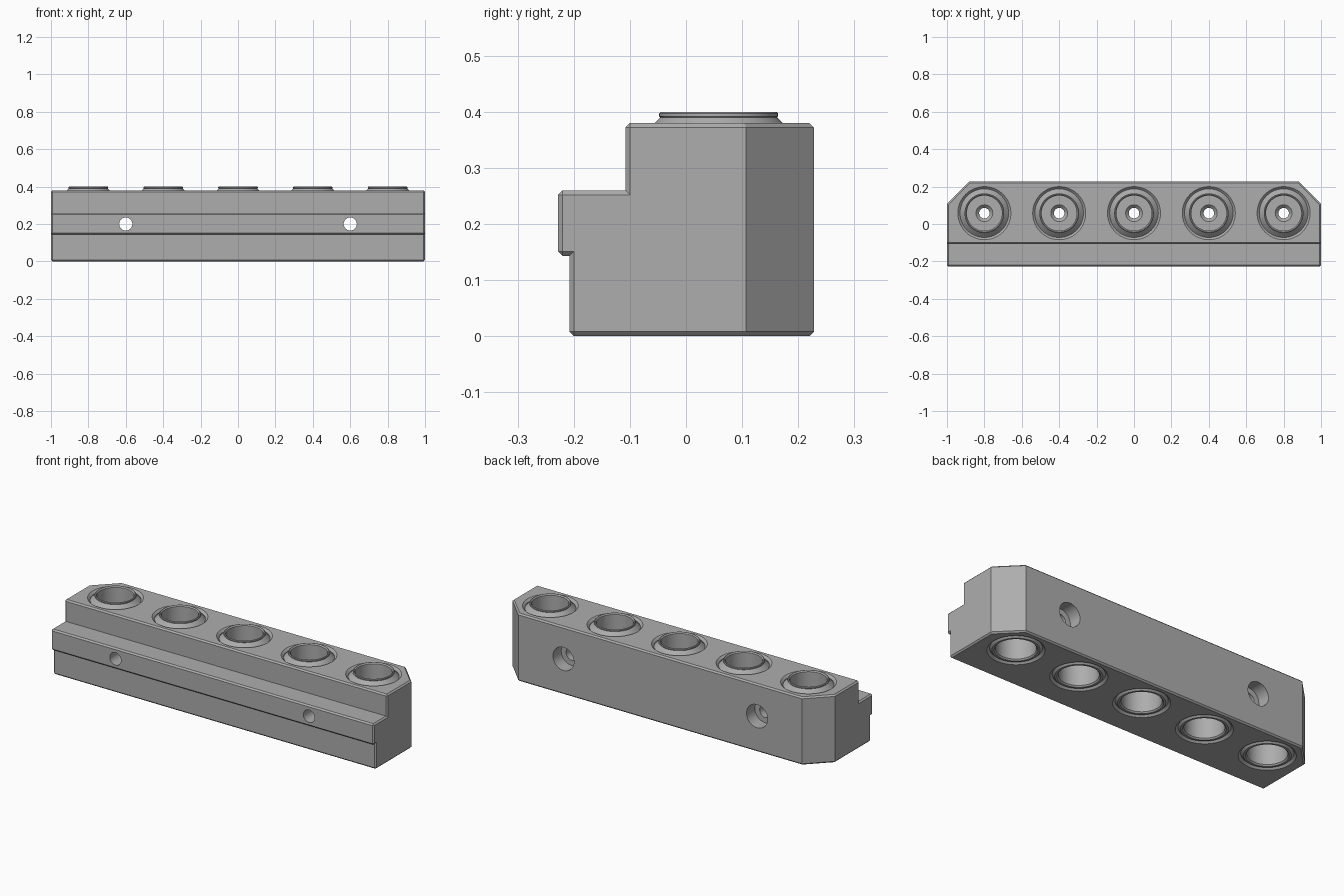
import bpy, bmesh, math
from mathutils import Matrix

if "Cube" in bpy.data.objects:
    bpy.data.objects.remove(bpy.data.objects["Cube"])

steel = bpy.data.materials.new("grey steel")
steel.use_nodes = True
GREY = (0.42, 0.42, 0.42, 1)
steel.diffuse_color = GREY
steel.node_tree.nodes["Principled BSDF"].inputs["Base Color"].default_value = GREY

BORE_XS = [-0.8, -0.4, 0, 0.4, 0.8]
BORE_Y = 0.058


def add_object(name, bm):
    bmesh.ops.recalc_face_normals(bm, faces=bm.faces)
    mesh = bpy.data.meshes.new(name)
    bm.to_mesh(mesh)
    bm.free()
    mesh.materials.append(steel)
    obj = bpy.data.objects.new(name, mesh)
    bpy.context.collection.objects.link(obj)
    return obj


def lathe(name, profile, closed, matrix, steps=48):
    """Turn (radius, height) points around z; closed joins the last point to the first."""
    bm = bmesh.new()
    verts = [bm.verts.new((r, 0, z)) for r, z in profile]
    pairs = list(zip(verts, verts[1:])) + ([(verts[-1], verts[0])] if closed else [])
    edges = [bm.edges.new(p) for p in pairs]
    bmesh.ops.spin(bm, geom=verts + edges, axis=(0, 0, 1), cent=(0, 0, 0),
                   angle=math.tau, steps=steps, use_duplicate=False)
    bmesh.ops.remove_doubles(bm, verts=bm.verts, dist=1e-5)
    bm.transform(matrix)
    return add_object(name, bm)


def boolean(target, cutter, operation):
    mod = target.modifiers.new("cut", "BOOLEAN")
    mod.operation = operation
    mod.solver = "EXACT"
    mod.object = cutter
    bpy.context.view_layer.objects.active = target
    bpy.ops.object.modifier_apply(modifier=mod.name)
    bpy.data.objects.remove(cutter)


def prism(name, points, matrix, length):
    bm = bmesh.new()
    face = bm.faces.new([bm.verts.new((a, b, 0)) for a, b in points])
    new = bmesh.ops.extrude_face_region(bm, geom=[face])["geom"]
    bmesh.ops.translate(bm, vec=(0, 0, length),
                        verts=[v for v in new if isinstance(v, bmesh.types.BMVert)])
    bm.transform(matrix)
    return add_object(name, bm)


# Stepped block: side profile run along x, trimmed to the plan with cut back corners
SIDE = [(-0.208, 0), (0.228, 0), (0.228, 0.38), (-0.108, 0.38), (-0.108, 0.26),
        (-0.228, 0.26), (-0.228, 0.143), (-0.208, 0.143)]
PLAN = [(-1, -0.3), (1, -0.3), (1, 0.107), (0.88, 0.228), (-0.88, 0.228), (-1, 0.107)]
along_x = Matrix(((0, 0, 1, -1.1), (1, 0, 0, 0), (0, 1, 0, 0), (0, 0, 0, 1)))
block = prism("block", SIDE, along_x, 2.2)
plan = prism("plan_trim", PLAN, Matrix.Translation((0, 0, -0.1)), 1)
boolean(block, plan, "INTERSECT")

# Chamfer the sharp outer edges
bm = bmesh.new()
bm.from_mesh(block.data)
bmesh.ops.remove_doubles(bm, verts=bm.verts, dist=1e-4)
bmesh.ops.dissolve_limit(bm, angle_limit=0.01, verts=bm.verts, edges=bm.edges)
sharp = [e for e in bm.edges if len(e.link_faces) == 2
         and e.calc_face_angle_signed() > math.radians(60)]
bmesh.ops.bevel(bm, geom=sharp, offset=0.008, offset_type="OFFSET", segments=1,
                affect="EDGES", clamp_overlap=True)
bm.to_mesh(block.data)
bm.free()

# Bushing seats with countersunk rims, top and bottom
SEAT = [(0, -0.02), (0.162, -0.02), (0.13, 0.012), (0.13, 0.368), (0.162, 0.4), (0, 0.4)]
for x in BORE_XS:
    boolean(block, lathe("seat_cutter", SEAT, False, Matrix.Translation((x, BORE_Y, 0))),
            "DIFFERENCE")

# Mounting holes from front to back, counterbored at the back
BOLT = [(0, -0.3), (0.035, -0.3), (0.035, 0.155), (0.065, 0.155), (0.065, 0.3), (0, 0.3)]
for x in (-0.6, 0.6):
    to_back = Matrix.Translation((x, 0, 0.2)) @ Matrix.Rotation(-math.pi / 2, 4, "X")
    boolean(block, lathe("bolt_cutter", BOLT, False, to_back), "DIFFERENCE")

# Bushings: raised lip, wide bore from both ends, thin web with a small centre hole
BUSHING = [(0.13, 0.364), (0.104, 0.39), (0.106, 0.392), (0.106, 0.397), (0.103, 0.4),
           (0.1, 0.4), (0.094, 0.394), (0.094, 0.22), (0.045, 0.22), (0.028, 0.203),
           (0.028, 0.18), (0.1, 0.18), (0.1, 0.008), (0.107, 0.001), (0.118, 0.001),
           (0.13, 0.013)]
bushings = [lathe(f"bushing_{i + 1}", BUSHING, True, Matrix.Translation((x, BORE_Y, 0)))
            for i, x in enumerate(BORE_XS)]

# Smooth round walls, crisp edges
bpy.ops.object.select_all(action="DESELECT")
for obj in bushings + [block]:
    obj.select_set(True)
bpy.context.view_layer.objects.active = block
bpy.ops.object.shade_smooth_by_angle(angle=math.radians(25))
